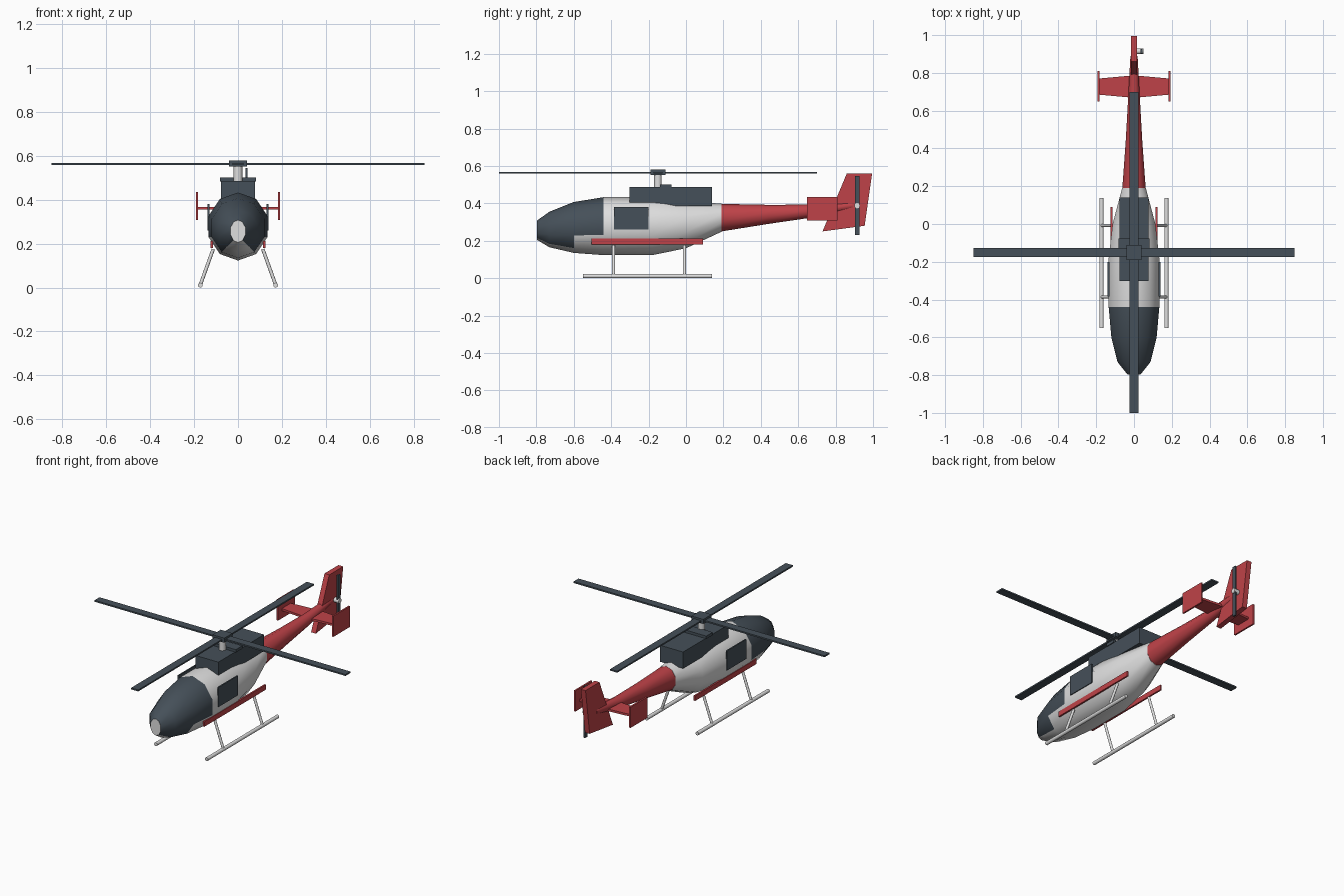
import bpy, bmesh, math
from mathutils import Vector, Matrix

default = bpy.data.objects.get("Cube")
if default:
    bpy.data.objects.remove(default)


def material(name, rgb):
    m = bpy.data.materials.new(name)
    m.use_nodes = True
    m.diffuse_color = (*rgb, 1)
    bsdf = m.node_tree.nodes["Principled BSDF"]
    bsdf.inputs["Base Color"].default_value = (*rgb, 1)
    bsdf.inputs["Roughness"].default_value = 0.6
    return m


WHITE = material("white paint", (0.74, 0.74, 0.74))
SLATE = material("dark slate", (0.06, 0.08, 0.1))
RED = material("red paint", (0.52, 0.055, 0.065))


def finish(bm, name, mats, smooth_angle=None):
    bmesh.ops.recalc_face_normals(bm, faces=bm.faces[:])
    mesh = bpy.data.meshes.new(name)
    bm.to_mesh(mesh)
    bm.free()
    for m in mats:
        mesh.materials.append(m)
    if smooth_angle:
        for p in mesh.polygons:
            p.use_smooth = True
        mesh.set_sharp_from_angle(angle=math.radians(smooth_angle))
    ob = bpy.data.objects.new(name, mesh)
    bpy.context.scene.collection.objects.link(ob)
    return ob


def box(name, lo, hi, mat):
    lo, hi = Vector(lo), Vector(hi)
    bm = bmesh.new()
    bmesh.ops.create_cube(bm, size=1, matrix=Matrix.Translation((lo + hi) / 2)
                          @ Matrix.Diagonal((*(hi - lo), 1)))
    return finish(bm, name, [mat])


def rod(name, a, b, radius, mat, sides=12):
    a, b = Vector(a), Vector(b)
    turn = (b - a).to_track_quat('Z', 'Y').to_matrix().to_4x4()
    bm = bmesh.new()
    bmesh.ops.create_cone(bm, cap_ends=True, segments=sides, radius1=radius, radius2=radius,
                          depth=(b - a).length, matrix=Matrix.Translation((a + b) / 2) @ turn)
    return finish(bm, name, [mat], 40)


def prism(name, points, offset, mat):
    """Flat outline pushed along an offset."""
    bm = bmesh.new()
    face = bm.faces.new([bm.verts.new(p) for p in points])
    out = bmesh.ops.extrude_face_region(bm, geom=[face])["geom"]
    bmesh.ops.translate(bm, vec=offset, verts=[v for v in out if isinstance(v, bmesh.types.BMVert)])
    return finish(bm, name, [mat])


def loft(name, stations, mats, rule, sides=10):
    """Oval rings given as (y, half width, bottom, top)."""
    bm = bmesh.new()
    rings = []
    for y, rx, bottom, top in stations:
        mid, rz = (bottom + top) / 2, (top - bottom) / 2
        angles = [math.tau * k / sides for k in range(sides)]
        rings.append([bm.verts.new((rx * math.sin(a), y, mid - rz * math.cos(a))) for a in angles])
    for i in range(len(rings) - 1):
        for k in range(sides):
            n = (k + 1) % sides
            f = bm.faces.new((rings[i][k], rings[i][n], rings[i + 1][n], rings[i + 1][k]))
            f.material_index = rule(i, min(k, sides - 1 - k))
    bm.faces.new(rings[0])
    bm.faces.new(rings[-1])
    return finish(bm, name, mats, 45)


# Cabin: the glazed nose covers all but the belly, stepping up before the doors
def glazing(ring, row):
    return int((ring < 2 and row > 0) or (ring == 2 and row > 1))


loft("fuselage", [(-0.797, 0.036, 0.205, 0.308), (-0.73, 0.092, 0.165, 0.355),
                  (-0.6, 0.126, 0.135, 0.407), (-0.44, 0.141, 0.123, 0.433),
                  (-0.18, 0.141, 0.123, 0.433), (0, 0.119, 0.16, 0.412),
                  (0.19, 0.066, 0.248, 0.398)], [WHITE, SLATE], glazing)

# Tail boom
loft("tail_boom", [(0.19, 0.065, 0.25, 0.397), (0.44, 0.046, 0.29, 0.392),
                   (0.66, 0.033, 0.322, 0.393), (0.89, 0.02, 0.368, 0.41)],
     [RED], lambda ring, row: 0)

# Tail fin and stabilizer
prism("tail_fin", [(-0.016, 0.86, 0.56), (-0.016, 0.995, 0.56),
                   (-0.016, 0.955, 0.28), (-0.016, 0.73, 0.25)], (0.032, 0, 0), RED)
prism("stabilizer", [(-0.187, 0.685, 0.355), (0, 0.668, 0.355), (0.187, 0.685, 0.355),
                     (0.187, 0.77, 0.355), (0, 0.787, 0.355), (-0.187, 0.77, 0.355)],
      (0, 0, 0.013), RED)

# Engine housing
box("engine_housing", (-0.078, -0.302, 0.385), (0.078, 0.14, 0.486), SLATE)
box("engine_cover", (-0.083, -0.14, 0.484), (0.083, -0.077, 0.502), SLATE)

# Main rotor
ROTOR_Y = -0.15
rod("rotor_mast", (0, ROTOR_Y, 0.48), (0, ROTOR_Y, 0.555), 0.02, WHITE, 16)
box("rotor_hub", (-0.04, ROTOR_Y - 0.04, 0.552), (0.04, ROTOR_Y + 0.04, 0.58), SLATE)
box("rotor_blades_across", (-0.85, ROTOR_Y - 0.024, 0.559), (0.85, ROTOR_Y + 0.024, 0.568), SLATE)
box("rotor_blades_along", (-0.024, ROTOR_Y - 0.85, 0.559), (0.024, ROTOR_Y + 0.85, 0.568), SLATE)

# Tail rotor
rod("tail_rotor_hub", (0.01, 0.915, 0.388), (0.05, 0.915, 0.388), 0.015, WHITE)
box("tail_rotor_blades", (0.034, 0.903, 0.23), (0.044, 0.927, 0.545), SLATE)

# Parts on both sides
for side, s in (("left", 1), ("right", -1)):
    box(f"{side}_endplate", (s * 0.187 - 0.005, 0.648, 0.308), (s * 0.187 + 0.005, 0.81, 0.435), RED)
    box(f"{side}_window", (s * 0.135 - 0.004, -0.385, 0.26), (s * 0.135 + 0.004, -0.2, 0.38), SLATE)
    box(f"{side}_stripe", (s * 0.12 - 0.005, -0.505, 0.18), (s * 0.12 + 0.005, 0.09, 0.211), RED)
    rod(f"{side}_skid", (s * 0.172, -0.55, 0.011), (s * 0.172, 0.138, 0.011), 0.011, WHITE)
    for place, y in (("front", -0.387), ("rear", -0.008)):
        rod(f"{side}_{place}_strut", (s * 0.113, y, 0.175), (s * 0.172, y, 0.011), 0.008, WHITE)
